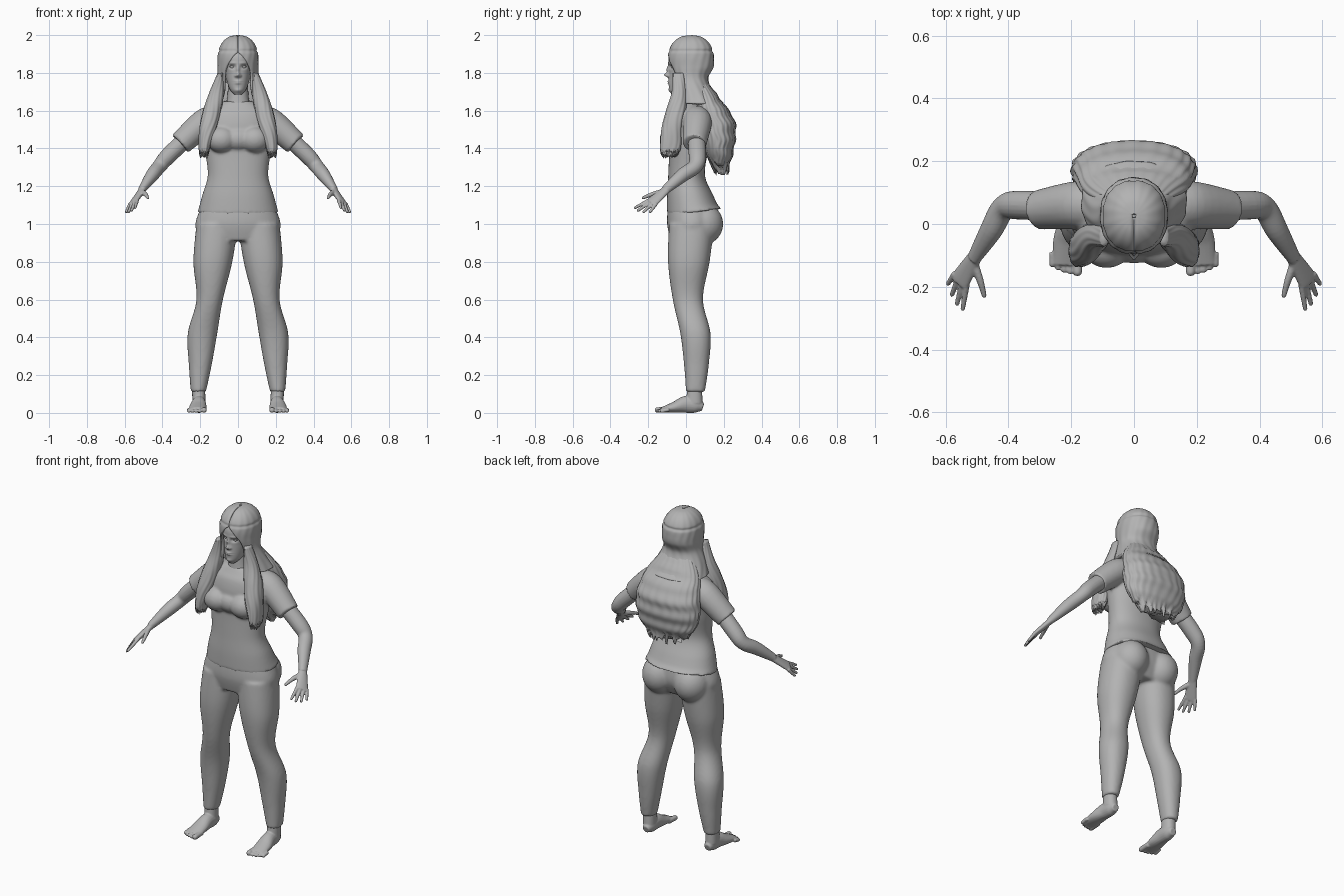
import bpy, bmesh, random
from math import sin, cos, asin, pi, exp, copysign
from mathutils import Vector, Matrix

random.seed(3)
if "Cube" in bpy.data.objects:
    bpy.data.objects.remove(bpy.data.objects["Cube"])

grey = bpy.data.materials.new("plain grey")
grey.use_nodes = True
grey.diffuse_color = (.45, .45, .45, 1)
grey.node_tree.nodes["Principled BSDF"].inputs["Base Color"].default_value = grey.diffuse_color

ACROSS_X = Vector((1, 0, 0))
ACROSS_Y = Vector((0, 1, 0))


def spline(rows, steps):
    """Catmull-Rom interpolation of equal-length rows of numbers."""
    result = []
    last = len(rows) - 1
    for i in range(last):
        columns = list(zip(rows[max(i - 1, 0)], rows[i], rows[i + 1], rows[min(i + 2, last)]))
        for k in range(steps):
            t = k / steps
            result.append([b + t * ((c - a) + t * ((2 * a - 5 * b + 4 * c - d)
                           + t * (3 * b - a - 3 * c + d))) / 2 for a, b, c, d in columns])
    return result + [list(rows[last])]


def skin(bm, rings, closed=True):
    """Bridge rings of points with quads; cap the ends of closed ones."""
    loops = [[bm.verts.new(point) for point in ring] for ring in rings]
    count = len(loops[0])
    for lower, upper in zip(loops, loops[1:]):
        for i in range(count if closed else count - 1):
            j = (i + 1) % count
            bm.faces.new((lower[i], lower[j], upper[j], upper[i]))
    if closed:
        bm.faces.new(loops[0])
        bm.faces.new(loops[-1])


def stack(bm, rows, power=2.2, segments=48, steps=8, ripple=0, strands=1):
    """Horizontal sections (z, x0, x1, y0, y1); an optional sixth value opens the front."""
    rings = []
    is_open = len(rows[0]) > 5
    for row in spline(rows, steps):
        z, x0, x1, y0, y1 = row[:5]
        rx, ry = (x1 - x0) / 2, (y1 - y0) / 2
        start = asin(min(max(row[5] / rx, 0), .95)) if is_open else 0
        ring = []
        for i in range(segments):
            angle = start + 2 * (pi - start) * i / (segments - 1 if is_open else segments)
            s, c = sin(angle), cos(angle)
            wave = 1 + ripple * sin(strands * angle + 2 * sin(z * 25))
            ring.append(((x0 + x1) / 2 + wave * rx * copysign(abs(s) ** (2 / power), s),
                         (y0 + y1) / 2 - wave * ry * copysign(abs(c) ** (2 / power), c), z))
        rings.append(ring)
    skin(bm, rings, not is_open)


def symmetric(rows):
    """Turn rows (z, half width, front, back, ...) into full sections."""
    return [(z, -half, half, *rest) for z, half, *rest in rows]


def tube(bm, points, side, segments=20, steps=6, rounded=False):
    """Sections (x, y, z, width, height) square to a path, wide along side."""
    path = spline(points, steps)
    if rounded:
        end = path[-1]
        tip = Vector(end[:3])
        heading = (tip - Vector(path[-2][:3])).normalized()
        for angle in (pi / 6, pi / 3):
            path.append([*(tip + heading * end[3] * sin(angle)), end[3] * cos(angle), end[4] * cos(angle)])
    rings = []
    for i, section in enumerate(path):
        ahead, behind = path[min(i + 1, len(path) - 1)], path[max(i - 1, 0)]
        tangent = (Vector(ahead[:3]) - Vector(behind[:3])).normalized()
        u = (side - tangent * side.dot(tangent)).normalized()
        v = tangent.cross(u)
        centre, width, height = Vector(section[:3]), section[3], section[4]
        angles = [2 * pi * k / segments for k in range(segments)]
        rings.append([centre + u * width * cos(a) + v * height * sin(a) for a in angles])
    skin(bm, rings)


def ball(bm, centre, size):
    place = Matrix.Translation(centre) @ Matrix.Diagonal((*size, 1))
    bmesh.ops.create_uvsphere(bm, u_segments=32, v_segments=20, radius=1, matrix=place)


def finish(name, bm, mirror=False, voxel=0, soften=0):
    """Make the object; optionally mirror it, fuse its pieces and soften them."""
    bmesh.ops.recalc_face_normals(bm, faces=bm.faces)
    for face in bm.faces:
        face.smooth = True
    mesh = bpy.data.meshes.new(name)
    bm.to_mesh(mesh)
    bm.free()
    mesh.materials.append(grey)
    ob = bpy.data.objects.new(name, mesh)
    bpy.context.collection.objects.link(ob)
    if mirror:
        ob.modifiers.new("Mirror", 'MIRROR').use_mirror_merge = False
    if voxel:
        fuse = ob.modifiers.new("Fuse", 'REMESH')
        fuse.mode, fuse.voxel_size, fuse.use_smooth_shade = 'VOXEL', voxel, True
        relax = ob.modifiers.new("Soften", 'SMOOTH')
        relax.factor, relax.iterations = .5, soften
    return ob


# trousers: legs, pelvis and seat fused together
bm = bmesh.new()
leg = [(.11, .17, .25, 0, .1), (.25, .14, .26, -.01, .12), (.42, .11, .266, -.03, .13),
       (.6, .08, .22, -.07, .09), (.8, .03, .236, -.095, .125), (1, 0, .22, -.09, .15)]
stack(bm, leg)
stack(bm, [(z, -x1, -x0, y0, y1) for z, x0, x1, y0, y1 in leg])
stack(bm, symmetric([(.91, .2, -.08, .12), (1, .226, -.1, .16), (1.1, .19, -.095, .15)]))
for s in (1, -1):
    ball(bm, (s * .105, .09, 1), (.1, .107, .11))
finish("trousers", bm, voxel=.009, soften=6)

# shirt: torso, bust and short sleeves fused together
bm = bmesh.new()
stack(bm, symmetric([(1.055, .215, -.1, .19), (1.15, .19, -.1, .145), (1.26, .16, -.094, .1),
                     (1.4, .177, -.09, .12), (1.5, .19, -.1, .135), (1.58, .18, -.085, .13),
                     (1.62, .14, -.06, .11), (1.65, .08, -.04, .08)]))
for v in bm.verts:
    if v.co.z < 1.1:
        v.co.z += 3 * max(v.co.y, 0) * (1.1 - v.co.z)
ball(bm, (0, -.06, 1.45), (.1, .065, .065))
for s in (1, -1):
    ball(bm, (s * .087, -.068, 1.447), (.08, .072, .07))
    tube(bm, [(s * .11, .055, 1.56, .07, .07), (s * .18, .06, 1.535, .077, .074),
              (s * .305, .045, 1.425, .063, .063)], ACROSS_Y)
finish("shirt", bm, voxel=.008, soften=4)

# arms with hands
bm = bmesh.new()
tube(bm, [(.2, .05, 1.52, .045, .045), (.36, .06, 1.37, .046, .044), (.415, .05, 1.307, .04, .038),
          (.455, -.02, 1.257, .037, .035), (.51, -.11, 1.18, .024, .02)], ACROSS_Y)
across = Vector((.6, .6, -.4))
tube(bm, [(.5, -.095, 1.19, .023, .018), (.55, -.175, 1.12, .036, .014), (.557, -.187, 1.11, .032, .01)], across)
knuckles = Vector((.533, -.192, 1.128)), Vector((.57, -.158, 1.108))
fingertips = Vector((.545, -.27, 1.086)), Vector((.592, -.19, 1.064))
for i in range(4):
    root, tip = knuckles[0].lerp(knuckles[1], i / 3), fingertips[0].lerp(fingertips[1], i / 3)
    tip += (tip - root) * .2 * sin(i * pi / 3)
    tube(bm, [(*root, .0105, .0105), (*tip, .0075, .0075)], across, rounded=True)
tube(bm, [(.51, -.125, 1.17, .016, .014), (.49, -.18, 1.157, .012, .011), (.477, -.228, 1.138, .008, .008)],
     across, rounded=True)
finish("arms", bm, mirror=True, voxel=.004, soften=3)

# feet with ankles and toes
bm = bmesh.new()
stack(bm, [(.17, .175, .243, .01, .083), (.05, .172, .242, 0, .088)])
tube(bm, [(.205, .09, .03, .02, .02), (.205, .055, .04, .034, .04), (.207, 0, .045, .038, .045),
          (.212, -.06, .03, .046, .03), (.215, -.13, .016, .043, .013)], ACROSS_X)
for i in range(5):
    x, y, r = .18 + .019 * i + .004 * (i > 0), -.152 + .0015 * i * i, .01 + .005 * (i == 0)
    tube(bm, [(x, -.09, .018, r, r), (x, y, r, r, r)], ACROSS_X, rounded=True)
finish("feet", bm, mirror=True, voxel=.004, soften=3)

# neck
bm = bmesh.new()
stack(bm, symmetric([(1.58, .085, -.055, .09), (1.66, .058, -.043, .076), (1.76, .053, -.035, .08)]))
finish("neck", bm)

# head, with facial features raised and sunk by soft bumps around eye level
bm = bmesh.new()
stack(bm, symmetric([(1.685, .02, -.075, -.03), (1.72, .047, -.09, .04), (1.8, .068, -.09, .11),
                     (1.9, .076, -.086, .12), (1.97, .01, 0, .03)]), segments=128, steps=24)
eye_level = 1.832
bumps = {"nose tip": (0, -.043, .011, .012, .024), "bridge": (0, -.015, .008, .02, .012),
         "nostril": (.013, -.048, .006, .006, .008), "socket": (.03, 0, .016, .01, -.013),
         "brow": (.03, .02, .02, .005, .004), "lips": (0, -.082, .017, .009, .009),
         "mouth line": (0, -.082, .02, .002, -.007), "chin": (0, -.125, .02, .01, .005)}
for v in bm.verts:
    if v.co.y < 0:
        x, z = abs(v.co.x), v.co.z - eye_level
        v.co.y -= sum(push * exp(-((x - bx) / wide) ** 2 - ((z - bz) / tall) ** 2)
                      for bx, bz, wide, tall, push in bumps.values())
finish("head", bm)

# eyes with upper lids
bm = bmesh.new()
ball(bm, (.03, -.064, eye_level), (.014, .014, .011))
lid = [(.03 + dx, dy, eye_level + dz, .0025, .0025) for dx, dy, dz in
       ((-.015, -.073, 0), (0, -.079, .01), (.016, -.066, .001))]
tube(bm, lid, ACROSS_Y)
finish("eyes", bm, mirror=True)

# hair cap: a dome, then sides that open round the face, parted in the middle
bm = bmesh.new()
dome = []
for i in range(6):
    angle = (i + .1) / 5.1 * pi / 2
    spread = sin(angle) ** .85
    dome.append((1.88 + .12 * cos(angle), .108 * spread, .026 - .122 * spread, .026 + .122 * spread, .028 * (i == 5)))
sides = [(1.83, .108, -.09, .145, .06), (1.77, .112, -.07, .118, .07),
         (1.7, .14, -.064, .145, .07), (1.64, .168, -.065, .2, .09)]
stack(bm, symmetric(dome + sides), segments=97, ripple=.008, strands=16)
for v in bm.verts:
    groove = 1 - .04 * exp(-((v.co.z - 1.917) / .008) ** 2)
    v.co.x *= groove
    v.co.y *= groove
    if v.co.y < .03 and v.co.z > 1.9:
        v.co.z -= .006 * exp(-(v.co.x / .006) ** 2)
shell = finish("hair_cap", bm).modifiers.new("Thickness", 'SOLIDIFY')
shell.thickness, shell.offset = .018, -1

# long hair down the back, wavy with ragged ends
bm = bmesh.new()
stack(bm, symmetric([(1.75, .09, .03, .115), (1.65, .16, .035, .19), (1.55, .19, .06, .256),
                     (1.45, .2, .08, .262), (1.36, .175, .11, .245), (1.29, .105, .15, .222)]),
      segments=120, ripple=.014, strands=22)
drops = {}
for v in bm.verts:
    strand = round(v.co.x * 80), v.co.y > .18
    drop = drops.setdefault(strand, random.uniform(-.6, .35))
    v.co.z += drop * max(1.35 - v.co.z, 0)
    v.co.y += .004 * sin(v.co.z * 75) * (v.co.y > .15)
finish("back_hair", bm)

# front locks resting on the chest
bm = bmesh.new()
stack(bm, [(1.8, .08, .108, -.07, -.01), (1.7, .075, .15, -.076, 0), (1.6, .09, .185, -.105, 0),
           (1.5, .115, .205, -.13, -.02), (1.4, .15, .208, -.137, -.03), (1.37, .16, .2, -.125, -.06)],
      segments=72, ripple=.025, strands=11)
for v in bm.verts:
    v.co.z += random.uniform(-.5, .2) * max(1.42 - v.co.z, 0)
finish("front_locks", bm, mirror=True)
